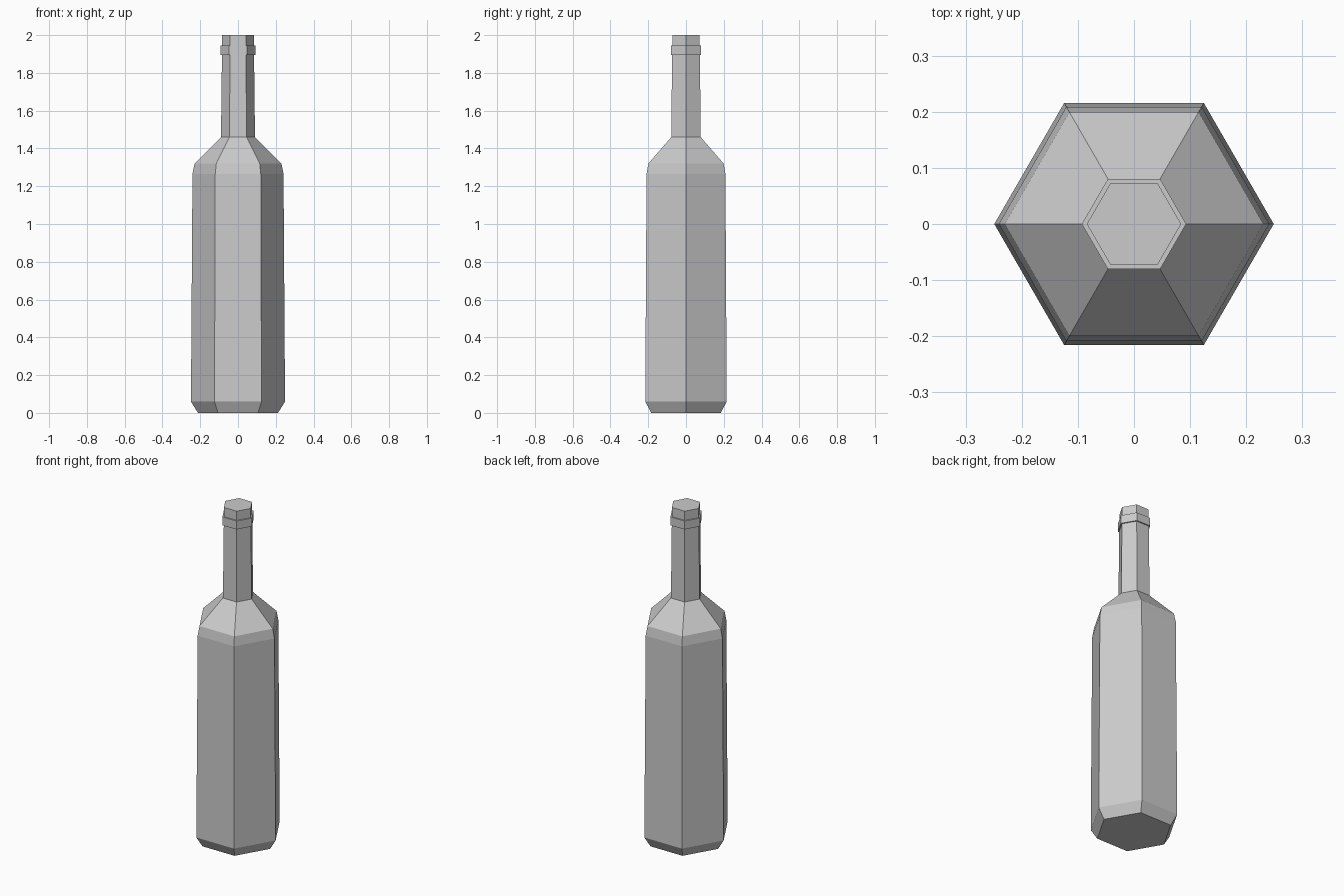
import bpy
import bmesh
from math import cos, sin, tau

SIDES = 6

cube = bpy.data.objects.get("Cube")
if cube:
    bpy.data.objects.remove(cube, do_unlink=True)

# Plain grey for the whole bottle
grey = bpy.data.materials.new("bottle_grey")
grey.use_nodes = True
colour = (0.6, 0.6, 0.6, 1.0)
grey.diffuse_color = colour
grey.node_tree.nodes["Principled BSDF"].inputs["Base Color"].default_value = colour


def lathe(name, profile):
    """Spin (radius, height) pairs into a capped, flat-faced six-sided solid."""
    bm = bmesh.new()
    rings = [[bm.verts.new((r * cos(tau * i / SIDES), r * sin(tau * i / SIDES), z))
              for i in range(SIDES)] for r, z in profile]
    for low, high in zip(rings, rings[1:]):
        for i in range(SIDES):
            j = (i + 1) % SIDES
            bm.faces.new((low[i], low[j], high[j], high[i]))
    bm.faces.new(rings[0][::-1])
    bm.faces.new(rings[-1])
    mesh = bpy.data.meshes.new(name)
    bm.to_mesh(mesh)
    bm.free()
    mesh.materials.append(grey)
    obj = bpy.data.objects.new(name, mesh)
    bpy.context.collection.objects.link(obj)
    return obj


# Bottle: chamfered base, tapering body, shoulder, neck, lip ring and mouth
lathe("bottle", [
    (0.212, 0.0),
    (0.249, 0.06),
    (0.241, 1.265),
    (0.23, 1.32),
    (0.09, 1.46),
    (0.085, 1.895),
    (0.093, 1.895),
    (0.093, 1.945),
    (0.084, 1.945),
    (0.084, 2.0),
])
